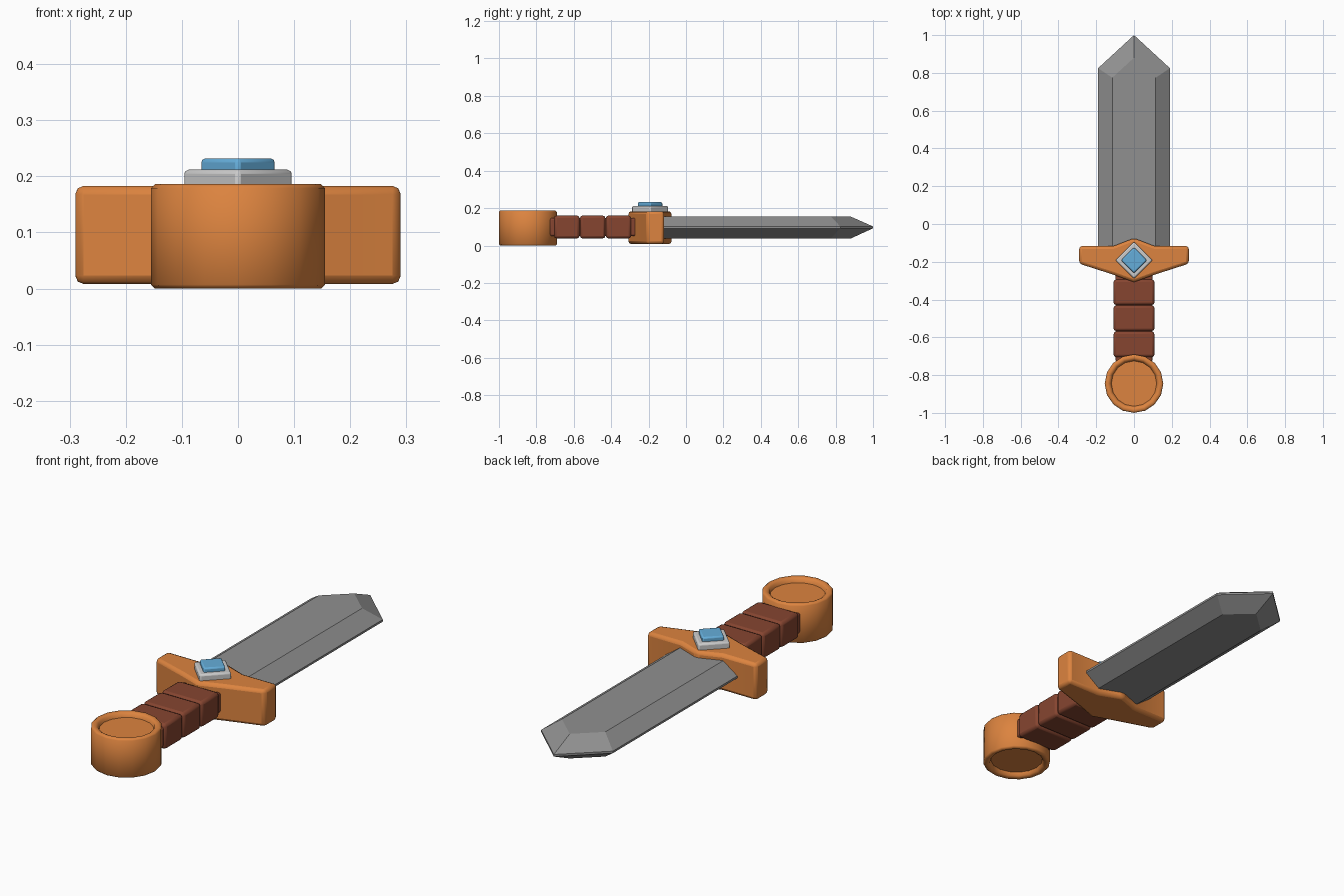
import bpy, bmesh, math

if "Cube" in bpy.data.objects:
    bpy.data.objects.remove(bpy.data.objects["Cube"])

def material(name, rgb):
    m = bpy.data.materials.new(name)
    m.diffuse_color = (*rgb, 1)
    m.use_nodes = True
    m.node_tree.nodes["Principled BSDF"].inputs["Base Color"].default_value = m.diffuse_color
    return m

ORANGE = material("orange", (0.72, 0.23, 0.05))
BROWN = material("brown", (0.24, 0.06, 0.03))
BLUE = material("blue", (0.13, 0.42, 0.70))
STEEL = material("steel", (0.28, 0.28, 0.28))
SILVER = material("silver", (0.55, 0.55, 0.55))

def loft(name, rings, mat, bevel=0.0, segments=2, angle=35):
    """Skin equal-length rings of 3D points and cap both ends."""
    bm = bmesh.new()
    vs = [[bm.verts.new(p) for p in r] for r in rings]
    n = len(rings[0])
    for a, b in zip(vs, vs[1:]):
        for i in range(n):
            j = (i + 1) % n
            bm.faces.new((a[i], a[j], b[j], b[i]))
    bm.faces.new(vs[0][::-1])
    bm.faces.new(vs[-1])
    bmesh.ops.recalc_face_normals(bm, faces=bm.faces)
    me = bpy.data.meshes.new(name)
    bm.to_mesh(me)
    bm.free()
    ob = bpy.data.objects.new(name, me)
    bpy.context.collection.objects.link(ob)
    me.materials.append(mat)
    bpy.ops.object.select_all(action='DESELECT')
    ob.select_set(True)
    bpy.context.view_layer.objects.active = ob
    bpy.ops.object.shade_smooth_by_angle(angle=math.radians(angle))
    if bevel:
        mod = ob.modifiers.new("bevel", 'BEVEL')
        mod.width = bevel
        mod.segments = segments
        mod.limit_method = 'ANGLE'
        mod.angle_limit = math.radians(40)
    return ob

def prism(name, outline, z0, z1, mat, bevel):
    return loft(name, [[(x, y, z) for x, y in outline] for z in (z0, z1)], mat, bevel)

# Blade: flat faces, sloping to a thin cutting edge
def blade_ring(w, shoulder, tip, z):
    return [(-w, -0.16, z), (w, -0.16, z), (w, shoulder, z), (0, tip, z), (-w, shoulder, z)]

loft("blade", [blade_ring(0.115, 0.775, 0.88, 0.037),
               blade_ring(0.19, 0.825, 1.0, 0.092),
               blade_ring(0.19, 0.825, 1.0, 0.102),
               blade_ring(0.115, 0.775, 0.88, 0.155)], STEEL, angle=20)

# Cross guard
half = [(0, -0.075), (0.11, -0.117), (0.29, -0.117), (0.29, -0.21), (0.11, -0.268), (0, -0.308)]
prism("cross_guard", half + [(-x, y) for x, y in half[-2:0:-1]], 0.008, 0.183, ORANGE, 0.015)

# Gem and its setting
def diamond(r):
    return [(r, -0.192), (0, -0.192 + r), (-r, -0.192), (0, -0.192 - r)]

prism("gem_setting", diamond(0.099), 0.15, 0.212, SILVER, 0.008)
prism("gem", diamond(0.068), 0.19, 0.232, BLUE, 0.007)

# Grip: core with three wrapped bands
def box(w, y0, y1):
    return [(-w, y0), (w, y0), (w, y1), (-w, y1)]

prism("grip_core", box(0.098, -0.73, -0.25), 0.05, 0.147, BROWN, 0.01)
for i in range(3):
    y = -0.705 + i * 0.138
    prism(f"grip_band_{i + 1}", box(0.108, y, y + 0.136), 0.038, 0.16, BROWN, 0.014)

# Pommel: disc with a shallow dish on both sides
def circle(r, z, n=16):
    return [(r * math.cos(2 * math.pi * i / n), -0.845 + r * math.sin(2 * math.pi * i / n), z)
            for i in range(n)]

profile = [(0.12, 0.022), (0.125, 0.006), (0.135, 0.0), (0.148, 0.0), (0.155, 0.007),
           (0.155, 0.179), (0.148, 0.186), (0.135, 0.186), (0.125, 0.18), (0.12, 0.164)]
loft("pommel", [circle(r, z) for r, z in profile], ORANGE, angle=50)
